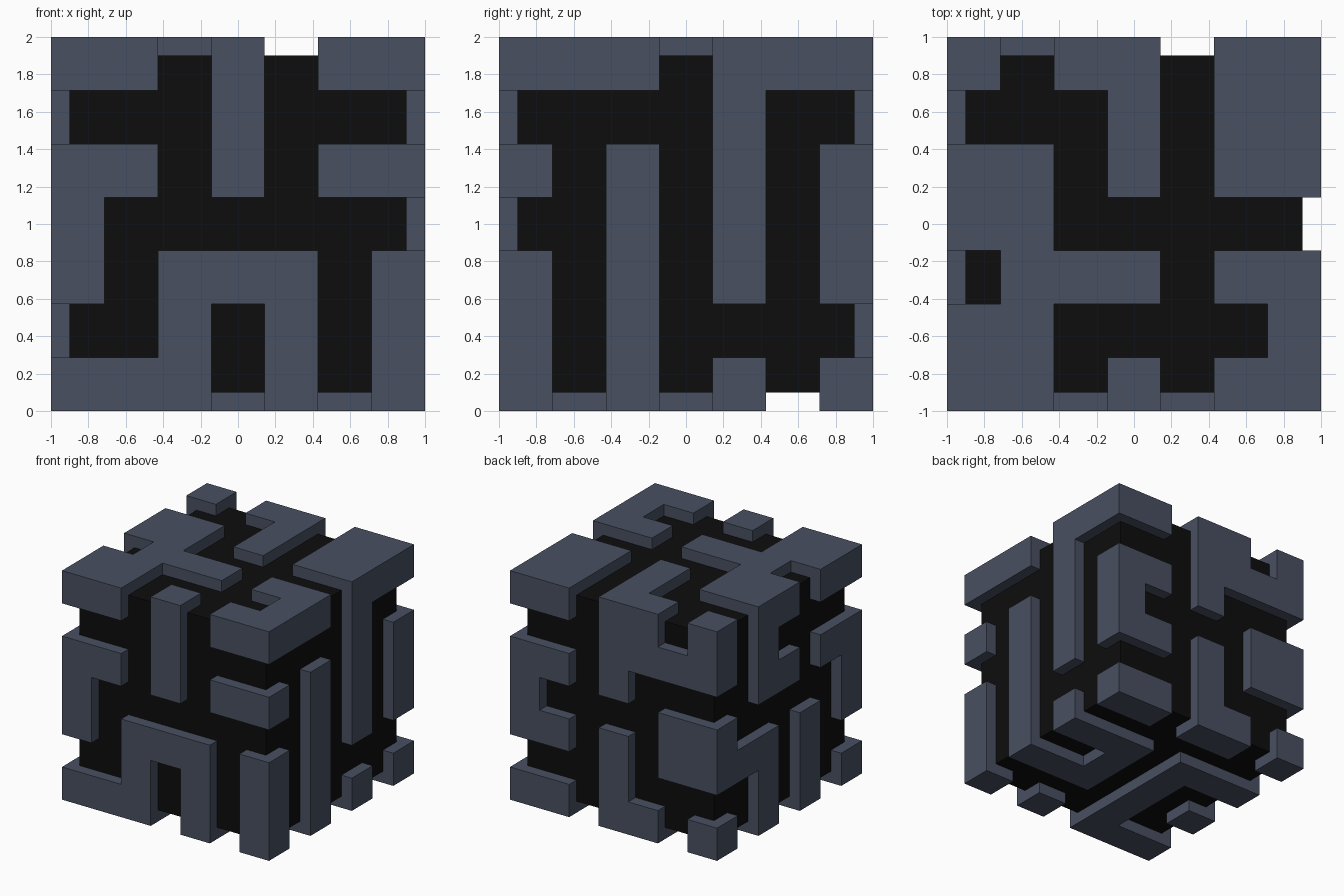
import bpy, bmesh

if "Cube" in bpy.data.objects:
    bpy.data.objects.remove(bpy.data.objects["Cube"])

# Each side is a 7 x 7 tile pattern, '#' = raised tile; rows run downwards
FRONT = "##.#.## ...#... ##.#.## #...... #.###.# ..#.#.# ###.#.#"
RIGHT = "###.### ....#.. #.#.#.# ..#.#.# #.#.#.# #.#.... #.#.#.#"
BACK = "##.##.# ...#### ##.#... #....## ##.#.## ...#... ##.##.#"
LEFT = "#.##.## #.#.... ..##.## #.....# ###.#.# ..#.#.. #.#.#.#"
TOP = "#.##.## ...#.## ##.#.## ##..... .###.## ##....# ##.#.##"
BOTTOM = "##.##.# ....... ###.### ..#.#.. ###.#.# ....#.. #.#.###"

# (column, row) of a pattern -> tile cell (x, y, z), each 0..6
SIDES = [
    (FRONT, lambda c, r: (c, 0, 6 - r)),
    (RIGHT, lambda c, r: (6, c, 6 - r)),
    (BACK, lambda c, r: (6 - c, 6, 6 - r)),
    (LEFT, lambda c, r: (0, 6 - c, 6 - r)),
    (TOP, lambda c, r: (c, 6 - r, 6)),
    (BOTTOM, lambda c, r: (6 - c, 6 - r, 0)),
]
CORE = 0.9  # half size of the dark core


def material(name, rgb):
    m = bpy.data.materials.new(name)
    m.diffuse_color = (*rgb, 1.0)
    m.use_nodes = True
    m.node_tree.nodes["Principled BSDF"].inputs["Base Color"].default_value = m.diffuse_color
    return m


def make_object(name, bm, mat):
    mesh = bpy.data.meshes.new(name)
    bm.to_mesh(mesh)
    bm.free()
    mesh.materials.append(mat)
    ob = bpy.data.objects.new(name, mesh)
    ob.location.z = 1.0
    bpy.context.collection.objects.link(ob)
    return ob


black = material("black", (0.004, 0.004, 0.004))
slate = material("slate_blue", (0.065, 0.08, 0.12))

# Dark core cube
bm = bmesh.new()
bmesh.ops.create_cube(bm, size=2 * CORE)
make_object("core", bm, black)

# Collect the raised tiles of all six sides
tiles = set()
for pattern, to_cell in SIDES:
    for r, row in enumerate(pattern.split()):
        tiles |= {to_cell(c, r) for c, ch in enumerate(row) if ch == "#"}

# Grid lines: tile borders plus the core surface, giving 9 slots per axis
lines = sorted([-1 + 2 * i / 7 for i in range(8)] + [-CORE, CORE])


def in_core(p):
    return all(0 < i < 8 for i in p)


def solid(p):
    if in_core(p) or min(p) < 0 or max(p) > 8:
        return False
    return tuple(min(max(i - 1, 0), 6) for i in p) in tiles


# Raised panels: emit every outside face of the filled slots
bm = bmesh.new()
slots = [(i, j, k) for i in range(9) for j in range(9) for k in range(9)]
for p in filter(solid, slots):
    for axis in range(3):
        for step in (0, 1):
            q = list(p)
            q[axis] += 2 * step - 1
            if solid(q) or in_core(q):
                continue
            a, b = (axis + 1) % 3, (axis + 2) % 3
            loop = [(0, 0), (1, 0), (1, 1), (0, 1)]
            verts = []
            for da, db in (loop if step else loop[::-1]):
                v = list(p)
                v[axis] += step
                v[a] += da
                v[b] += db
                verts.append(bm.verts.new([lines[i] for i in v]))
            bm.faces.new(verts)
bmesh.ops.remove_doubles(bm, verts=bm.verts, dist=0.0005)
bmesh.ops.dissolve_limit(bm, angle_limit=0.01, verts=bm.verts, edges=bm.edges)
make_object("raised_panels", bm, slate)
